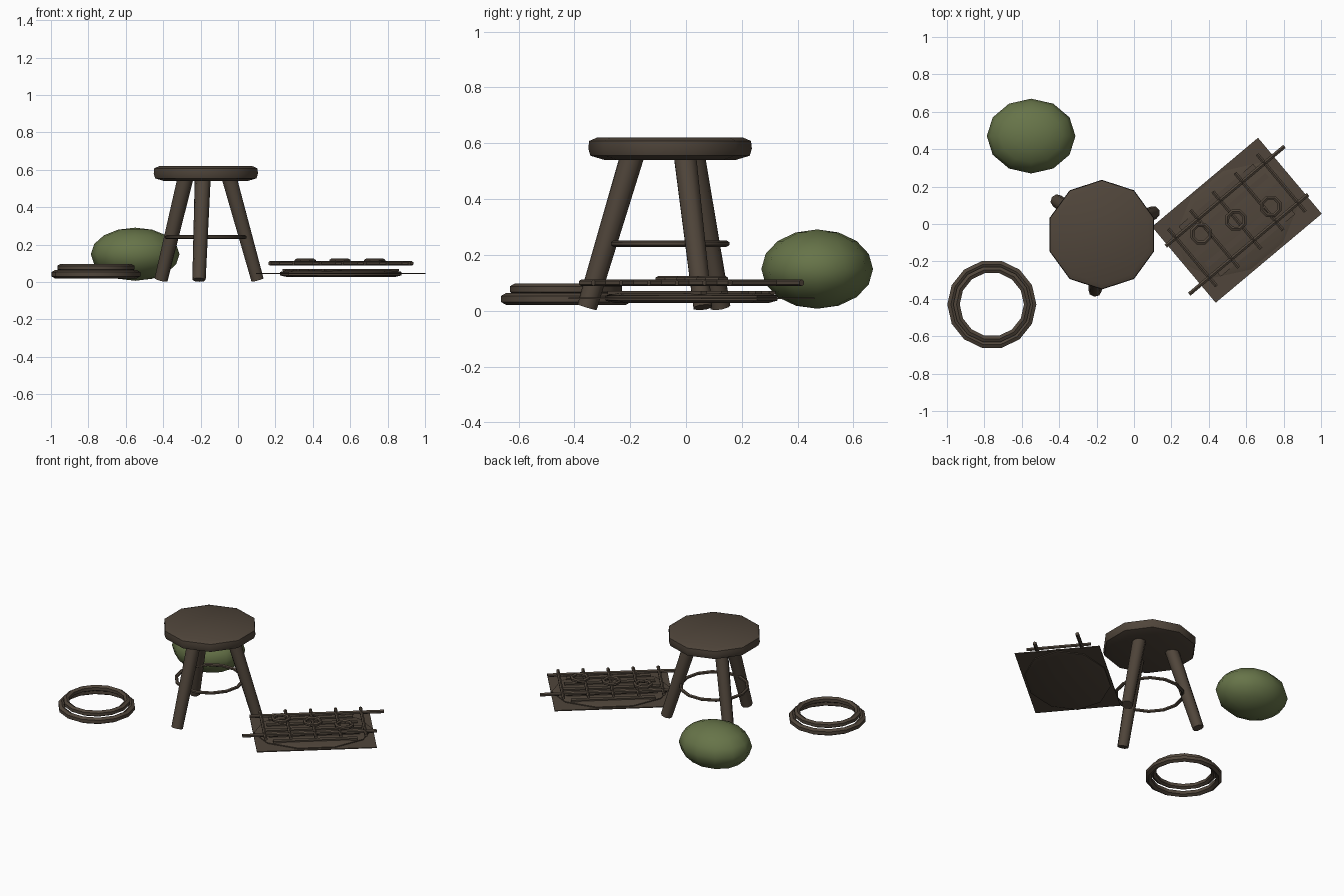
import bpy, bmesh, math
from mathutils import Vector, Matrix

if "Cube" in bpy.data.objects:
    bpy.data.objects.remove(bpy.data.objects["Cube"], do_unlink=True)


def material(name, colour):
    m = bpy.data.materials.new(name)
    m.use_nodes = True
    m.diffuse_color = (*colour, 1)
    m.node_tree.nodes["Principled BSDF"].inputs["Base Color"].default_value = (*colour, 1)
    return m


brown = material("weathered brown", (0.08, 0.06, 0.043))
green = material("moss green", (0.135, 0.175, 0.066))


def finish(name, bm, mat, angle=40):
    bmesh.ops.recalc_face_normals(bm, faces=bm.faces)
    mesh = bpy.data.meshes.new(name)
    bm.to_mesh(mesh)
    bm.free()
    mesh.materials.append(mat)
    ob = bpy.data.objects.new(name, mesh)
    bpy.context.collection.objects.link(ob)
    bpy.ops.object.select_all(action="DESELECT")
    bpy.context.view_layer.objects.active = ob
    ob.select_set(True)
    bpy.ops.object.shade_smooth_by_angle(angle=math.radians(angle))
    return ob


def lathe(name, profile, sides, centre, turn=0, closed=False, stretch=(1, 1), mat=brown, angle=40):
    """Spin a (radius, height) profile; closed profiles make rings, open ones are capped."""
    bm = bmesh.new()
    loops = []
    for r, z in profile:
        loops.append([bm.verts.new((r * math.cos(2 * math.pi * i / sides),
                                    r * math.sin(2 * math.pi * i / sides), z)) for i in range(sides)])
    pairs = list(zip(loops, loops[1:]))
    if closed:
        pairs.append((loops[-1], loops[0]))
    else:
        bm.faces.new(loops[0])
        bm.faces.new(loops[-1])
    for a, b in pairs:
        for i in range(sides):
            j = (i + 1) % sides
            bm.faces.new((a[i], a[j], b[j], b[i]))
    place = Matrix.Translation(centre) @ Matrix.Rotation(math.radians(turn), 4, "Z") \
        @ Matrix.Diagonal((*stretch, 1, 1))
    bm.transform(place)
    return finish(name, bm, mat, angle)


def ring(name, radius, tube, centre, sides, tube_sides=6, turn=0):
    profile = []
    for i in range(tube_sides):
        a = 2 * math.pi * (i + 0.5) / tube_sides
        profile.append((radius + tube * math.cos(a), tube * math.sin(a)))
    return lathe(name, profile, sides, centre, turn, closed=True)


def rod(name, start, end, r1, r2, sides=8):
    start, end = Vector(start), Vector(end)
    axis = end - start
    bm = bmesh.new()
    bmesh.ops.create_cone(bm, cap_ends=True, segments=sides, radius1=r1, radius2=r2, depth=axis.length)
    bm.transform(Matrix.Translation((start + end) / 2) @ axis.to_track_quat("Z", "Y").to_matrix().to_4x4())
    return finish(name, bm, brown, 50)


# Stool: seat, three splayed legs and a hoop brace
SX, SY = -0.172, -0.057
lathe("stool_seat", [(0.235, 0.54), (0.285, 0.555), (0.293, 0.58), (0.29, 0.608), (0.262, 0.62)],
      10, (SX, SY, 0), turn=18 + 72)
for i, name in enumerate(("left_leg", "back_right_leg", "front_leg")):
    a = math.radians(23 + 120 * i)
    c, s = math.cos(a), math.sin(a)
    rod(name, (SX + 0.30 * c, SY + 0.30 * s, 0.012), (SX + 0.135 * c, SY + 0.135 * s, 0.56), 0.036, 0.043)
ring("leg_hoop", 0.208, 0.011, (SX, SY, 0.24), 14)

# Pair of stacked loose hoops
ring("lower_hoop", 0.219, 0.022, (-0.76, -0.43, 0.042), 14)
ring("upper_hoop", 0.189, 0.020, (-0.76, -0.43, 0.077), 14)

# Rounded green cushion
bm = bmesh.new()
bmesh.ops.create_uvsphere(bm, u_segments=12, v_segments=8, radius=1)
bm.transform(Matrix.Translation((-0.55, 0.47, 0.149)) @ Matrix.Diagonal((0.237, 0.2, 0.142, 1)))
finish("round_cushion", bm, green, 60)

# Mat with an oval pad, set at an angle
TURN = 40
PX, PY = 0.55, 0.02
frame = Matrix.Translation((PX, PY, 0)) @ Matrix.Rotation(math.radians(TURN), 4, "Z")


def box(name, centre, size):
    bm = bmesh.new()
    bmesh.ops.create_cube(bm, size=1)
    bm.transform(frame @ Matrix.Translation(centre) @ Matrix.Diagonal((*size, 1)))
    return finish(name, bm, brown)


box("mat_sheet", (0, 0, 0.045), (0.74, 0.53, 0.006))
lathe("mat_pad", [(0.90, 0.028), (1, 0.036), (1, 0.054), (0.90, 0.062)], 10, (PX, PY, 0),
      turn=TURN, stretch=(0.365, 0.262))
for i in range(5):
    box(f"mat_slat_{i + 1}", (0, (i - 2) * 0.08, 0.064), (0.60 - 0.04 * abs(i - 2), 0.03, 0.012))

# Lattice of two long rails and five cross bars
for side, name in ((1, "back_rail"), (-1, "front_rail")):
    rod(name, frame @ Vector((-0.38 * side, 0.139 * side, 0.1)),
        frame @ Vector((0.449 * side, 0.139 * side, 0.1)), 0.012, 0.012, 6)
for i in range(5):
    x = (i - 2) * 0.155
    rod(f"cross_bar_{i + 1}", frame @ Vector((x, -0.2, 0.1)), frame @ Vector((x, 0.2, 0.1)), 0.011, 0.011, 6)

# Three small rings lying across the lattice
for i in (-1, 0, 1):
    ring(f"lattice_ring_{i + 2}", 0.05, 0.013, (0.545 + 0.186 * i, 0.021 + 0.073 * i, 0.112), 8, turn=22)
